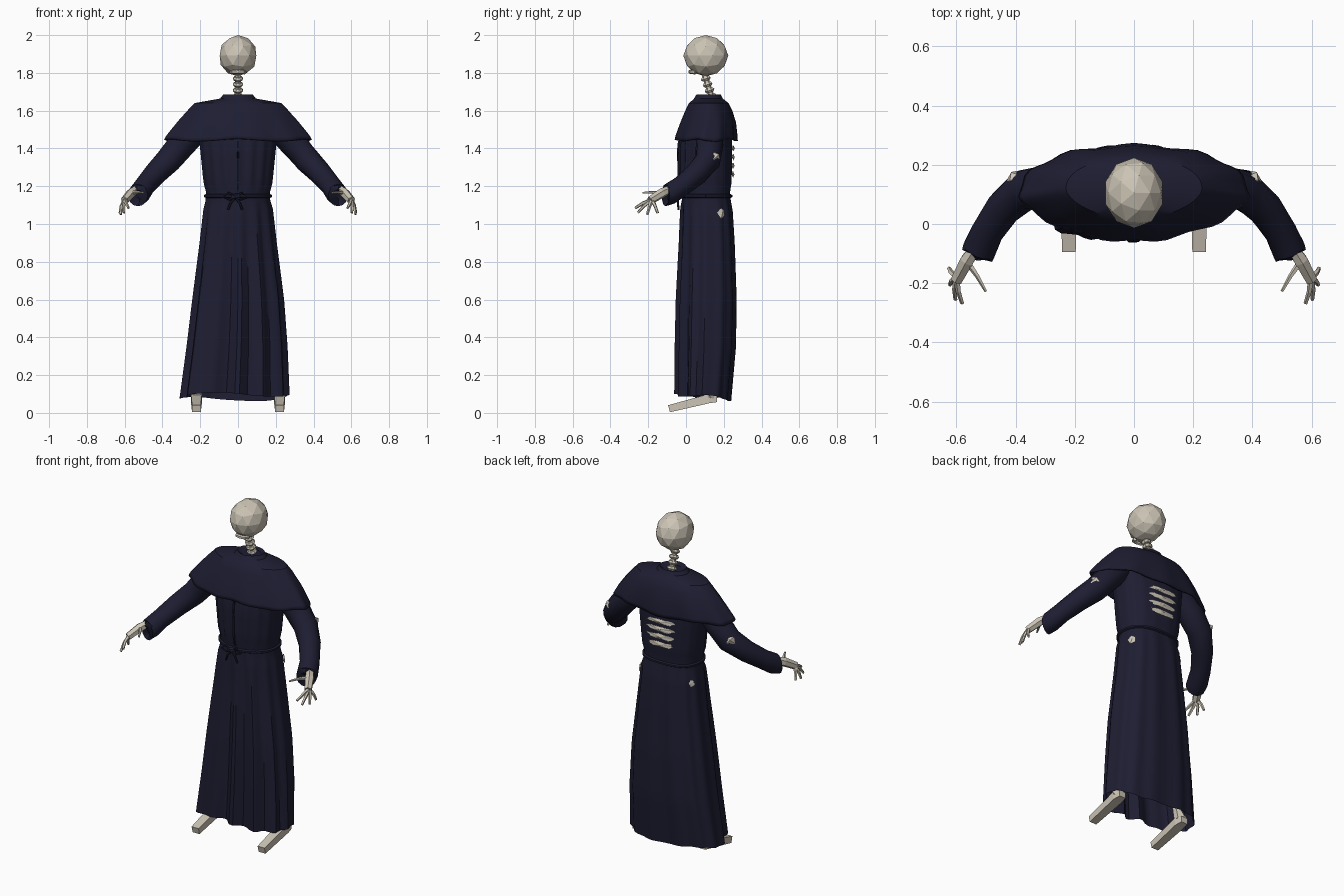
import bpy, bmesh, math, random
from math import sin, cos, pi
from mathutils import Vector

random.seed(4)
cube = bpy.data.objects.get("Cube")
if cube:
    bpy.data.objects.remove(cube)


def material(name, rgb):
    m = bpy.data.materials.new(name)
    m.use_nodes = True
    m.diffuse_color = (*rgb, 1)
    m.node_tree.nodes["Principled BSDF"].inputs["Base Color"].default_value = (*rgb, 1)
    return m


NAVY = material("navy cloth", (0.0125, 0.0125, 0.032))
BONE = material("bone", (0.6, 0.55, 0.46))


def finish(name, bm, mat, smooth=False, recalc=True):
    if recalc:
        bmesh.ops.recalc_face_normals(bm, faces=bm.faces)
    me = bpy.data.meshes.new(name)
    bm.to_mesh(me)
    bm.free()
    me.materials.append(mat)
    ob = bpy.data.objects.new(name, me)
    bpy.context.collection.objects.link(ob)
    if smooth:
        bpy.ops.object.select_all(action='DESELECT')
        ob.select_set(True)
        bpy.context.view_layer.objects.active = ob
        bpy.ops.object.shade_smooth_by_angle(angle=math.radians(35))
    return ob


def skin(bm, rows, cap_start=False, cap_end=False):
    vs = [[bm.verts.new(p) for p in row] for row in rows]
    n = len(vs[0])
    for a, b in zip(vs, vs[1:]):
        for i in range(n):
            j = (i + 1) % n
            bm.faces.new((a[i], a[j], b[j], b[i]))
    if cap_start:
        bm.faces.new(vs[0])
    if cap_end:
        bm.faces.new(vs[-1])


def sweep(name, pts, radii, mat, sides=6, wide=1.0, smooth=False):
    pts = [Vector(p) for p in pts]
    if isinstance(radii, float):
        radii = [radii] * len(pts)
    rows = []
    for i, p in enumerate(pts):
        t = pts[min(i + 1, len(pts) - 1)] - pts[max(i - 1, 0)]
        q = t.to_track_quat('Z', 'Y')
        rows.append([p + q @ Vector((cos(a) * radii[i] * wide, sin(a) * radii[i], 0))
                     for a in (2 * pi * (k + .5) / sides for k in range(sides))])
    bm = bmesh.new()
    skin(bm, rows, True, True)
    return finish(name, bm, mat, smooth)


def profile(table, z):
    for lo, hi in zip(table, table[1:]):
        if z <= hi[0]:
            break
    t = max(0, min(1, (z - lo[0]) / (hi[0] - lo[0])))
    return [u + (v - u) * t for u, v in zip(lo[1:], hi[1:])]


# Superellipse section, pointed at the front and flatter at the back
def oval(cx, rx, yf, yb, a, front_power, back_power, grow=0.0):
    c, s = cos(a), sin(a)
    power = front_power if s > 0 else back_power
    x = math.copysign(abs(c) ** (2 / power), c) * (rx + grow)
    y = math.copysign(abs(s) ** (2 / power), s) * ((yb - yf) / 2 + grow)
    return cx + x, (yf + yb) / 2 - y


# Robe outline: height, centre x, half width, front y, back y
ROBE = [(0.05, -0.02, 0.29, -0.045, 0.235), (0.35, -0.006, 0.264, -0.045, 0.262),
        (0.6, 0, 0.24, -0.042, 0.266), (0.9, 0, 0.202, -0.03, 0.256),
        (1.08, 0, 0.182, -0.026, 0.245), (1.15, 0, 0.165, -0.02, 0.23),
        (1.22, 0, 0.182, -0.033, 0.242), (1.4, 0, 0.2, -0.036, 0.245),
        (1.52, 0, 0.21, -0.02, 0.24), (1.62, 0, 0.19, 0.03, 0.21)]


def robe_point(a, z, grow=0.0):
    front = max(0, sin(a))
    low = max(0, 1 - z / 1.12)
    fold = (0.003 + 0.017 * low ** .6 * (0.12 + front)) * sin(13 * a + 0.6) if z < 1.12 else 0
    if z > 1.18:
        fold = 0.004 * sin(17 * a) * (0.3 + front)
    fold += 0.05 * low ** .5 * math.exp(-((a - 2.3) / 0.2) ** 2)
    x, y = oval(*profile(ROBE, z), a, 1.95, 2.6, fold + grow)
    return Vector((x, y, z))


# Robe: skirt and bodice in one lofted shell with an uneven hem
SEG, ROWS = 72, 34
rows = []
for r in range(ROWS + 1):
    row = []
    for k in range(SEG):
        a = 2 * pi * k / SEG
        hem = 0.085 + 0.014 * sin(a) + 0.01 * sin(3 * a + 2)
        row.append(robe_point(a, hem + (1.62 - hem) * r / ROWS))
    rows.append(row)
bm = bmesh.new()
skin(bm, rows, False, True)
finish("robe", bm, NAVY, True)

# Shoulder cape with a low collar
CAPE = [(1.445, 0, 0.388, -0.06, 0.268), (1.465, 0, 0.377, -0.056, 0.268),
        (1.54, 0, 0.32, -0.03, 0.262), (1.6, 0, 0.268, -0.004, 0.245),
        (1.64, 0, 0.23, 0.015, 0.225), (1.656, 0, 0.14, 0.035, 0.205),
        (1.664, 0, 0.095, 0.042, 0.195), (1.685, 0, 0.078, 0.055, 0.185),
        (1.67, 0, 0.055, 0.075, 0.175)]
rows = []
for z, *shape in CAPE:
    loose = max(0, (1.62 - z) / 0.17)
    rows.append([(*oval(*shape, a, 1.75, 2.1, 0.006 * loose * sin(11 * a)),
                  z + 0.006 * loose * sin(5 * a))
                 for a in (2 * pi * k / 56 for k in range(56))])
bm = bmesh.new()
skin(bm, rows, False, True)
cape = finish("shoulder_cape", bm, NAVY, True)
thick = cape.modifiers.new("cloth thickness", 'SOLIDIFY')
thick.thickness = 0.01

# Front placket, rope belt, bow
sweep("front_placket", [robe_point(pi / 2, 1.17 + 0.03 * i, 0.002) for i in range(10)],
      0.006, NAVY, 4)
sweep("rope_belt", [robe_point(2 * pi * k / 40, 1.148, 0.006) for k in range(41)],
      0.01, NAVY, 6, smooth=True)
sweep("belt_knot", [(-0.035, -0.037, 1.145), (-0.015, -0.042, 1.145), (0.01, -0.037, 1.15)],
      [0.01, 0.016, 0.01], NAVY)
for side, name in ((1, "left"), (-1, "right")):
    sweep(name + "_bow_loop", [(-0.015, -0.042, 1.145), (-0.015 + side * 0.035, -0.046, 1.165),
          (-0.015 + side * 0.065, -0.04, 1.14), (-0.015 + side * 0.03, -0.044, 1.13),
          (-0.015, -0.042, 1.145)], 0.006, NAVY)
    sweep(name + "_belt_tail", [(-0.015, -0.042, 1.14), (-0.015 + side * 0.025, -0.042, 1.11),
          (-0.015 + side * 0.038, -0.04, 1.075)], 0.006, NAVY)

# Skull, jaw and neck bones
bm = bmesh.new()
bmesh.ops.create_icosphere(bm, subdivisions=2, radius=1)
for v in bm.verts:
    v.co = Vector((v.co.x * 0.102, v.co.y * 0.119 + 0.105, v.co.z * 0.109 + 1.891))
finish("skull", bm, BONE)
sweep("jaw", [(-0.035, 0.05, 1.803), (-0.025, 0.028, 1.805), (0, 0.022, 1.806),
              (0.025, 0.028, 1.805), (0.035, 0.05, 1.803)], 0.011, BONE)
foot_of_neck, top_of_neck = Vector((0, 0.14, 1.66)), Vector((0, 0.095, 1.8))
sweep("neck_core", [foot_of_neck, top_of_neck], 0.015, BONE)
axis = (top_of_neck - foot_of_neck).normalized()
for i in range(4):
    c = foot_of_neck.lerp(top_of_neck, 0.12 + 0.22 * i)
    sweep(f"neck_bone_{i + 1}", [c - axis * 0.011, c, c + axis * 0.011],
          [0.02, 0.029, 0.022], BONE, 8)

# Arms, hands and feet, mirrored
for side, name in ((1, "left"), (-1, "right")):
    def flip(*pts):
        return [(side * x, y, z) for x, y, z in pts]

    sweep(name + "_sleeve", flip(
        (0.19, 0.12, 1.54), (0.295, 0.125, 1.425), (0.37, 0.115, 1.335), (0.44, 0.055, 1.265),
        (0.495, -0.025, 1.2), (0.522, -0.085, 1.16), (0.53, -0.108, 1.15),
        (0.528, -0.1, 1.16)),
        [0.075, 0.074, 0.069, 0.061, 0.055, 0.058, 0.056, 0.03], NAVY, 14, smooth=True)
    sweep(name + "_elbow_bone", flip((0.38, 0.147, 1.375), (0.4, 0.153, 1.357),
          (0.42, 0.138, 1.337)), [0.014, 0.029, 0.014], BONE, 6)
    sweep(name + "_palm", flip((0.53, -0.07, 1.19), (0.565, -0.125, 1.165),
          (0.6, -0.19, 1.125)), [0.02, 0.026, 0.022], BONE, 6)
    knuckle = Vector((0.6, -0.18, 1.13))
    tips = [(0.58, -0.268, 1.085), (0.603, -0.255, 1.06), (0.622, -0.205, 1.05),
            (0.625, -0.15, 1.058)]
    for i, tip in enumerate(tips):
        start = knuckle.lerp(Vector(tip), 0.1)
        mid = knuckle.lerp(Vector(tip), 0.55) + Vector((0.004, 0, 0.005))
        sweep(f"{name}_finger_{i + 1}", flip(start, mid, tip),
              [0.011, 0.009, 0.007], BONE, 5)
    sweep(name + "_thumb", flip((0.565, -0.125, 1.165), (0.53, -0.175, 1.168),
          (0.5, -0.228, 1.165)), [0.012, 0.008, 0.005], BONE, 5)
    sweep(name + "_foot", flip((0.22, 0.165, 0.075), (0.22, 0.12, 0.075),
          (0.22, -0.09, 0.022)), [0.025, 0.034, 0.027], BONE, 4, 1.2)
    sweep(name + "_shin", flip((0.222, 0.135, 0.06), (0.222, 0.13, 0.1), (0.2, 0.12, 0.16),
          (0.15, 0.11, 0.6)), [0.022, 0.036, 0.022, 0.022], BONE, 6)


# Torn holes that show bone: jagged plates following the cloth
def tear(name, angle, z, half_angle, half_height, bulge, points):
    bm = bmesh.new()
    rim = []
    for k in range(points):
        t = 2 * pi * k / points
        r = random.uniform(0.75, 1.15)
        rim.append(bm.verts.new(robe_point(angle + half_angle * r * cos(t),
                                           z + half_height * r * sin(t), 0.007)))
    mid = bm.verts.new(robe_point(angle, z, bulge))
    for k in range(points):
        bm.faces.new((mid, rim[k], rim[(k + 1) % points]))
    finish(name, bm, BONE, recalc=False)


for i in range(4):
    tear(f"rib_{i + 1}", 1.5 * pi, 1.4 - 0.046 * i, 0.37, 0.018, 0.015, 16)
tear("left_hip_bone", 2 * pi - 0.5, 1.06, 0.19, 0.032, 0.009, 5)
tear("right_hip_bone", pi + 0.5, 1.05, 0.14, 0.024, 0.009, 5)
